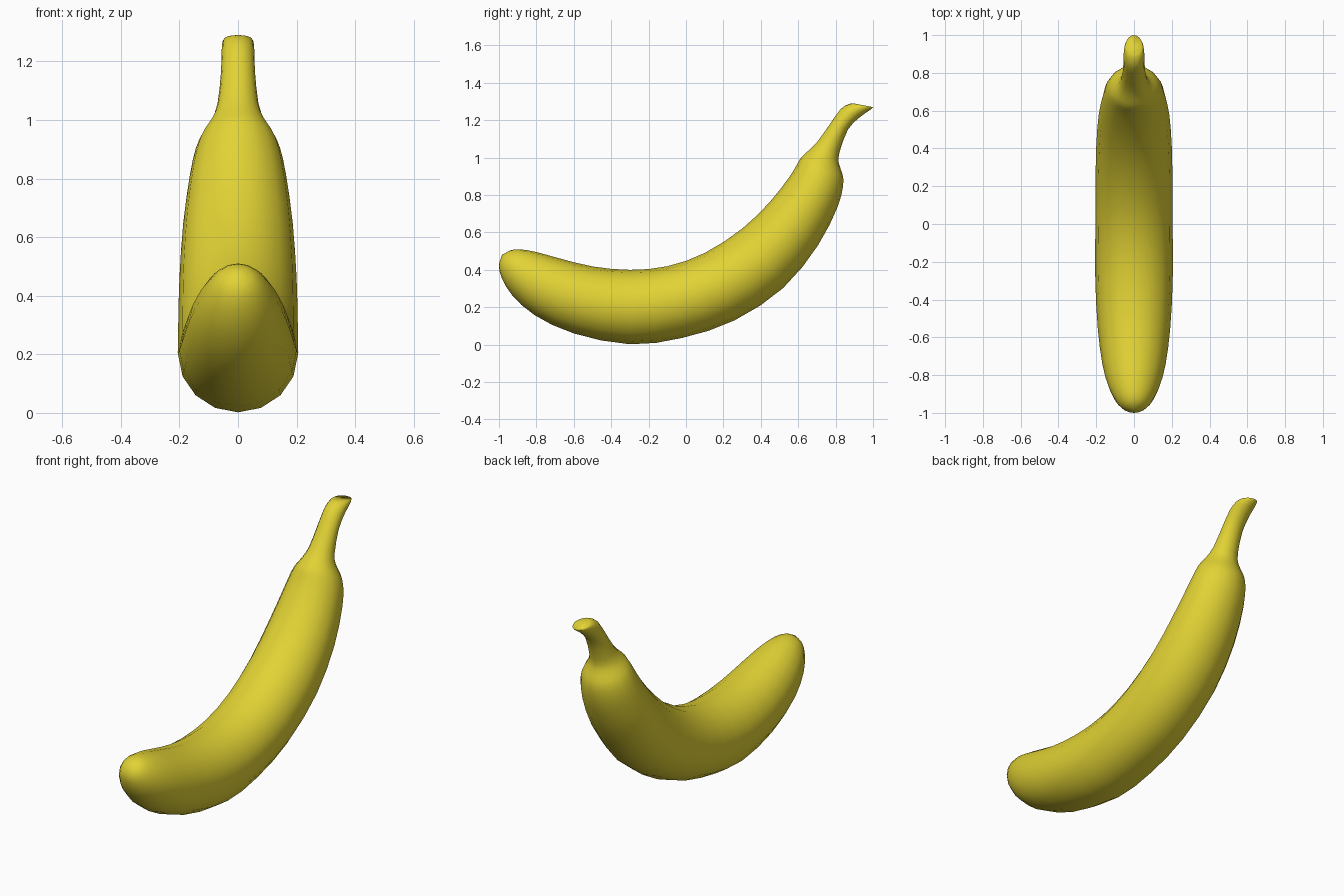
import bpy, bmesh, math
from mathutils import Vector

if "Cube" in bpy.data.objects:
    bpy.data.objects.remove(bpy.data.objects["Cube"])

SIDES = 16
STEPS = 2

# Cross-sections: inner edge (y, z), outer edge (y, z), half width
sections = [
    (-.955, .496, -.995, .447, .030),
    (-.935, .505, -1.0, .415, .057),
    (-.890, .510, -.985, .355, .092),
    (-.800, .495, -.930, .265, .133),
    (-.680, .462, -.810, .158, .167),
    (-.500, .418, -.600, .060, .192),
    (-.300, .400, -.300, .002, .205),
    (-.100, .419, -.020, .036, .205),
    (.100, .490, .260, .130, .204),
    (.300, .620, .520, .303, .200),
    (.450, .765, .705, .530, .187),
    (.550, .893, .810, .735, .164),
    (.590, .957, .840, .850, .144),
    (.615, 1.000, .837, .910, .121),
    (.650, 1.033, .817, .970, .091),
    (.700, 1.082, .821, 1.030, .070),
    (.770, 1.180, .866, 1.150, .058),
    (.825, 1.258, .928, 1.215, .056),
    (.870, 1.286, .985, 1.255, .052),
    (.895, 1.290, 1.0, 1.270, .043),
]


def smooth_path(pts, steps):
    """Catmull-Rom interpolation of the cross-section values."""
    out = []
    for i in range(len(pts) - 1):
        a, b, c, d = (pts[max(i - 1, 0)], pts[i], pts[i + 1],
                      pts[min(i + 2, len(pts) - 1)])
        for s in range(steps):
            t = s / steps
            out.append([.5 * (2 * q + (r - p) * t + (2 * p - 5 * q + 4 * r - u) * t * t
                              + (3 * q - p - 3 * r + u) * t ** 3)
                        for p, q, r, u in zip(a, b, c, d)])
    out.append(list(pts[-1]))
    return out


# Banana skin: one lofted tube from blossom tip to stem
bm = bmesh.new()
rings = []
for iy, iz, oy, oz, w in smooth_path(sections, STEPS):
    inner, outer = Vector((0, iy, iz)), Vector((0, oy, oz))
    mid, half = (inner + outer) / 2, (inner - outer) / 2
    rings.append([bm.verts.new(mid + half * math.cos(a) + Vector((w * math.sin(a), 0, 0)))
                  for a in (2 * math.pi * k / SIDES for k in range(SIDES))])
for r0, r1 in zip(rings, rings[1:]):
    for k in range(SIDES):
        n = (k + 1) % SIDES
        bm.faces.new((r0[k], r0[n], r1[n], r1[k]))

# Rounded blossom tip and flat stem cut
tip = bm.verts.new((0, -.984, .480))
for k in range(SIDES):
    bm.faces.new((tip, rings[0][(k + 1) % SIDES], rings[0][k]))
bm.faces.new(rings[-1])
bmesh.ops.recalc_face_normals(bm, faces=bm.faces)
for f in bm.faces:
    f.smooth = True

mesh = bpy.data.meshes.new("banana")
bm.to_mesh(mesh)
bm.free()
banana = bpy.data.objects.new("banana", mesh)
bpy.context.collection.objects.link(banana)

yellow = bpy.data.materials.new("banana yellow")
yellow.diffuse_color = (.76, .65, .035, 1)
yellow.use_nodes = True
yellow.node_tree.nodes["Principled BSDF"].inputs["Base Color"].default_value = yellow.diffuse_color
mesh.materials.append(yellow)
